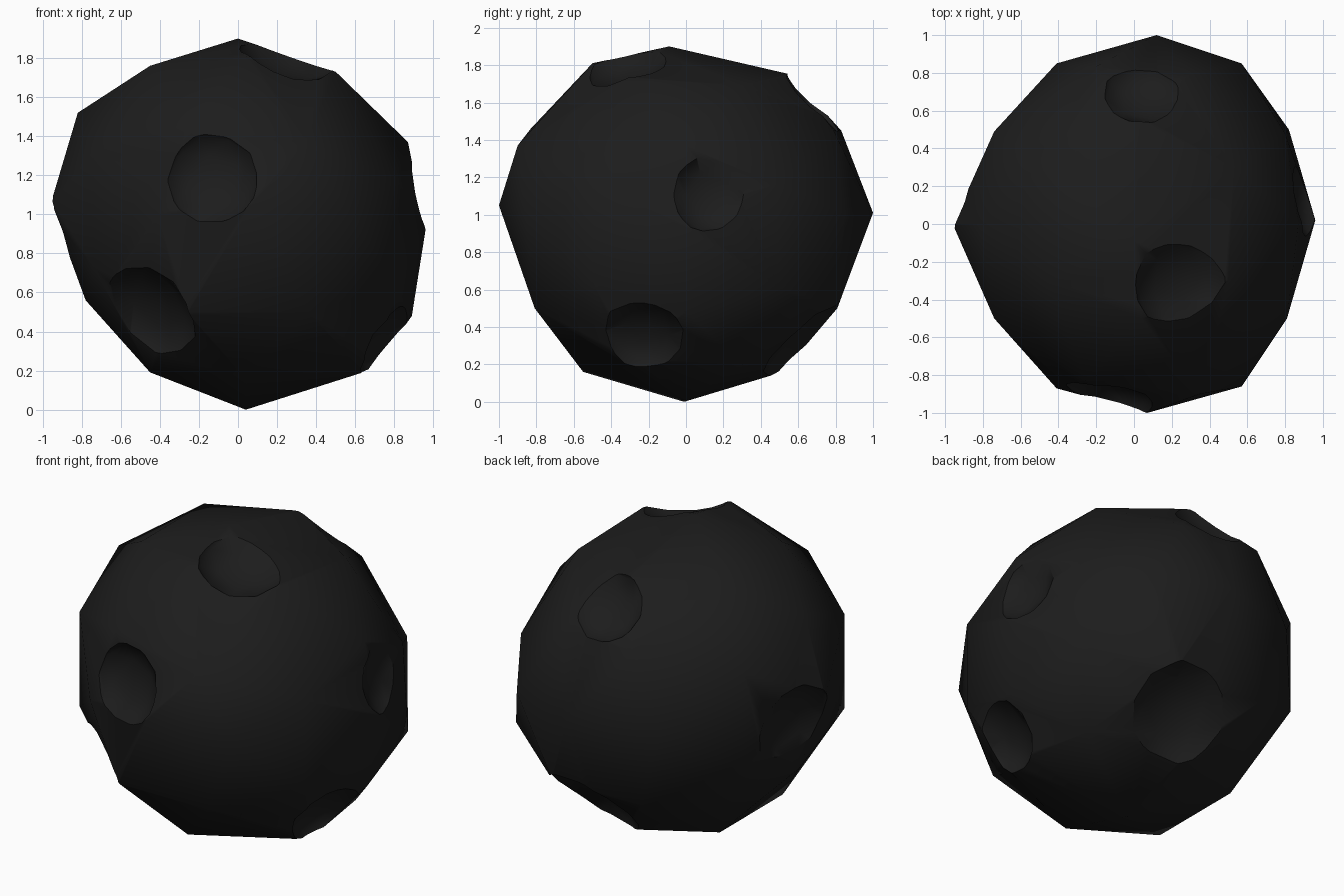
import bpy, bmesh, math
from mathutils import Vector, Matrix
from mathutils.bvhtree import BVHTree

if "Cube" in bpy.data.objects:
    bpy.data.objects.remove(bpy.data.objects["Cube"])

CENTRE = Vector((0.05, 0, 1.0))
dark = bpy.data.materials.new("dark_rock")
dark.diffuse_color = (0.012, 0.012, 0.012, 1)
dark.use_nodes = True
dark.node_tree.nodes["Principled BSDF"].inputs["Base Color"].default_value = dark.diffuse_color

# Forty-two directions: icosahedron corners plus edge midpoints
P = 1.618034
Q = P - 1
corners = []
for a in (-1, 1):
    for b in (-P, P):
        corners += [Vector((a, b, 0)), Vector((0, a, b)), Vector((b, 0, a))]
points = [c.normalized() for c in corners]
for i, c in enumerate(corners):
    for d in corners[:i]:
        if (c - d).length < 2.1:
            points.append((c + d).normalized())

# Uneven spots that pull the ball out of true: position, each moves the
# grid point whose direction is nearest
tweaks = [
    (-.96, 0, 1.05), (.96, .02, .92), (.12, 1.0, 1.01), (.07, -1.0, 1.05),
    (0, -.09, 1.9), (.04, -.01, 0),
    (-.82, 0, 1.52), (-.78, 0, .56), (.87, 0, 1.37), (.89, 0, .48),
    (-.41, .85, 1.0), (-.41, -.87, 1.0), (.57, .85, 1.0), (.57, -.86, 1.0),
    (.04, .56, 1.75), (.04, -.5, 1.81), (.04, .52, .16), (.04, -.55, .16),
    (.80, .48, 1.16), (.82, .5, .61), (.81, -.5, 1.18), (.81, -.5, .64),
    (.6, .3, .2), (.70, -.3, .21), (.53, .3, 1.69), (.5, -.3, 1.73),
    (-.74, .49, 1.33), (-.74, .49, .75), (-.74, -.5, 1.32), (-.74, -.5, .73),
    (.30, .79, 1.45), (-.21, .83, 1.45), (.35, -.90, 1.37), (-.26, -.83, 1.46),
]

# Rock body
bm = bmesh.new()
for p in points:
    bm.verts.new(p)
bmesh.ops.convex_hull(bm, input=bm.verts[:])
bmesh.ops.recalc_face_normals(bm, faces=bm.faces[:])
units = {v: v.co.copy() for v in bm.verts}
for v, u in units.items():
    v.co = CENTRE + Vector((u.x, u.y, u.z * (.94 if u.z > 0 else 1)))
for place in tweaks:
    aim = (Vector(place) - CENTRE).normalized()
    nearest = max(units, key=lambda v: units[v].dot(aim))
    nearest.co = Vector(place)
tree = BVHTree.FromBMesh(bm)


def make_object(name, mesh_bm):
    for f in mesh_bm.faces:
        f.smooth = True
    me = bpy.data.meshes.new(name)
    mesh_bm.to_mesh(me)
    mesh_bm.free()
    me.materials.append(dark)
    ob = bpy.data.objects.new(name, me)
    bpy.context.collection.objects.link(ob)
    return ob


rock = make_object("rock_body", bm)

# Craters: centre, rim radius, depth
craters = [
    ((-.14, -.95, 1.19), .22, .10),
    ((.95, .13, 1.12), .19, .07),
    ((.76, -.22, .38), .21, .10),
    ((.20, .66, .30), .30, .12),
    ((-.48, -.64, .48), .26, .10),
    ((.25, -.30, 1.82), .23, .09),
    ((.05, .70, 1.62), .20, .08),
    ((-.90, .20, .90), .26, .09),
]
cut = bmesh.new()
for place, radius, depth in craters:
    axis = (Vector(place) - CENTRE).normalized()
    hit = tree.ray_cast(CENTRE, axis)[0]
    size = radius / .85
    flat = .5
    mat = (Matrix.Translation(hit + axis * (size * flat - depth))
           @ axis.to_track_quat('Z', 'Y').to_matrix().to_4x4()
           @ Matrix.Diagonal((size, size, size * flat, 1)))
    bmesh.ops.create_icosphere(cut, subdivisions=2, radius=1, matrix=mat)
cutter = make_object("crater_cutter", cut)
cutter.hide_render = True

# Carve the craters, then keep their rims crisp
mod = rock.modifiers.new("craters", 'BOOLEAN')
mod.operation = 'DIFFERENCE'
mod.solver = 'EXACT'
mod.object = cutter
bpy.context.view_layer.objects.active = rock
bpy.ops.object.modifier_apply(modifier=mod.name)
bpy.data.objects.remove(cutter)
rock.data.set_sharp_from_angle(angle=math.radians(36))
